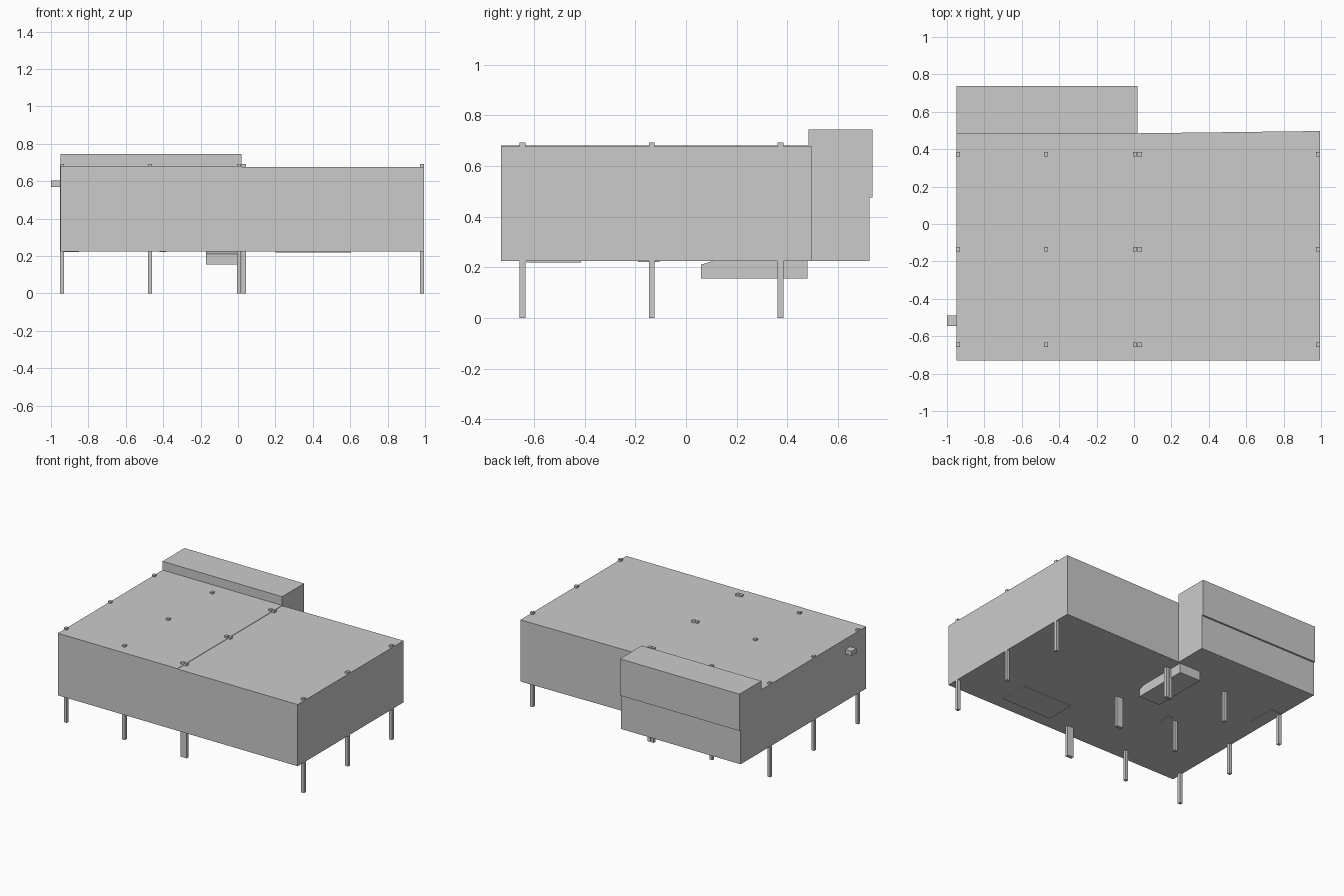
import bpy, bmesh

if "Cube" in bpy.data.objects:
    bpy.data.objects.remove(bpy.data.objects["Cube"])


def prism(name, pts, lo, hi, axis='z'):
    """Extrude a closed outline along z (points x,y) or x (points y,z)."""
    bm = bmesh.new()
    place = (lambda a, b, h: (a, b, h)) if axis == 'z' else (lambda a, b, h: (h, a, b))
    face = bm.faces.new([bm.verts.new(place(a, b, lo)) for a, b in pts])
    top = bmesh.ops.extrude_face_region(bm, geom=[face])
    shift = (0, 0, hi - lo) if axis == 'z' else (hi - lo, 0, 0)
    bmesh.ops.translate(bm, vec=shift,
                        verts=[g for g in top['geom'] if isinstance(g, bmesh.types.BMVert)])
    bmesh.ops.recalc_face_normals(bm, faces=bm.faces)
    mesh = bpy.data.meshes.new(name)
    bm.to_mesh(mesh)
    bm.free()
    ob = bpy.data.objects.new(name, mesh)
    bpy.context.collection.objects.link(ob)
    return ob


def box(name, x0, x1, y0, y1, z0, z1):
    return prism(name, [(x0, y0), (x1, y0), (x1, y1), (x0, y1)], z0, z1)


# Two adjoining halls; the right one has a slightly skewed back wall
box("left_hall", -0.95, 0.02, -0.73, 0.485, 0.225, 0.68)
prism("right_hall", [(0.02, -0.73), (0.995, -0.73), (0.995, 0.497), (0.02, 0.485)],
      0.225, 0.677)

# Rear annex with an overhanging, taller upper part
prism("rear_annex", [(0.483, 0.225), (0.724, 0.225), (0.724, 0.475), (0.737, 0.475),
                     (0.737, 0.744), (0.483, 0.744)], -0.95, 0.02, 'x')

# Box hung below the floor, with a chamfered front edge
prism("underfloor_box", [(0.06, 0.155), (0.48, 0.155), (0.48, 0.226), (0.11, 0.226),
                         (0.06, 0.211)], -0.17, 0.003, 'x')

# Shallow plates under the floor
box("floor_plate_large", 0.2, 0.605, -0.63, -0.415, 0.219, 0.227)
box("floor_plate_corner", -0.94, -0.85, 0.19, 0.4, 0.221, 0.227)
box("floor_plate_small", -0.42, -0.385, -0.19, -0.105, 0.221, 0.227)

# Duct stub on the left wall
box("wall_duct", -1.0, -0.94, -0.545, -0.49, 0.57, 0.603)

# Posts running from the ground through the roof
r = 0.0115
for x in (-0.941, -0.47, 0.005, 0.031, 0.984):
    for y in (-0.645, -0.135, 0.373):
        box("post", x - r, x + r, y - r, y + r, 0.0, 0.692)
